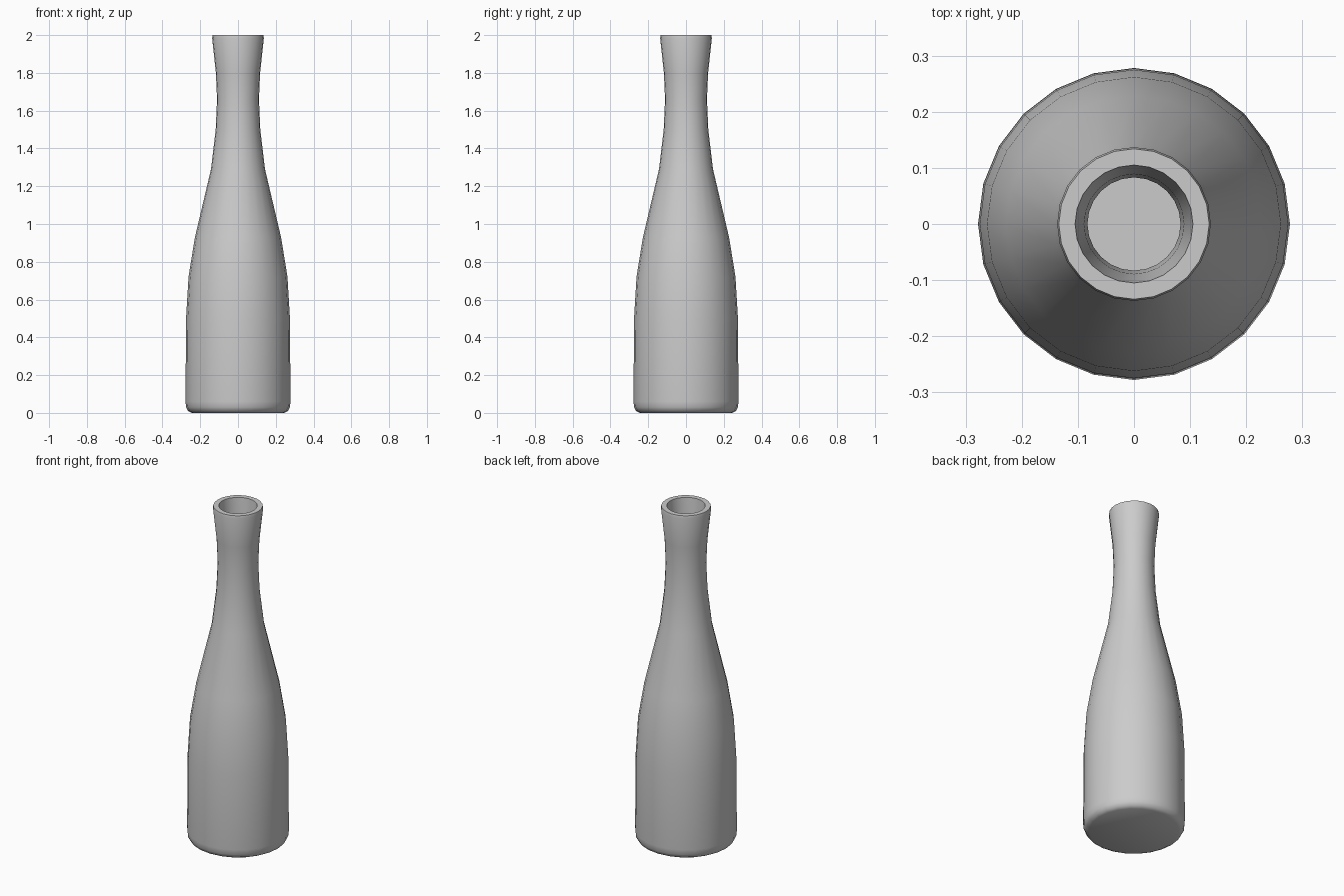
import bpy, bmesh
from math import cos, sin, tau, radians

if "Cube" in bpy.data.objects:
    bpy.data.objects.remove(bpy.data.objects["Cube"])

SIDES = 24

# Outer wall from base to lip, as (radius, height)
outer = [(0.245, 0.0), (0.264, 0.01), (0.275, 0.03), (0.278, 0.06), (0.275, 0.5),
         (0.262, 0.72), (0.228, 0.93), (0.143, 1.29), (0.118, 1.5),
         (0.111, 1.66), (0.117, 1.8), (0.137, 1.985), (0.134, 2.0)]
# Inner wall from lip down to the floor of the cavity
inner = [(0.105, 2.0), (0.089, 1.8), (0.083, 1.66), (0.09, 1.5), (0.114, 1.29),
         (0.199, 0.92), (0.232, 0.71), (0.245, 0.5), (0.248, 0.06), (0.235, 0.03)]

# Revolve the closed wall profile and cap both floors
bm = bmesh.new()
rings = [[bm.verts.new((r * cos(tau * i / SIDES), r * sin(tau * i / SIDES), z))
          for i in range(SIDES)] for r, z in outer + inner]
for low, high in zip(rings, rings[1:]):
    for i in range(SIDES):
        j = (i + 1) % SIDES
        bm.faces.new((low[i], low[j], high[j], high[i]))
bm.faces.new(rings[0][::-1])
bm.faces.new(rings[-1])
bmesh.ops.recalc_face_normals(bm, faces=bm.faces)

mesh = bpy.data.meshes.new("bottle")
bm.to_mesh(mesh)
bm.free()
bottle = bpy.data.objects.new("bottle", mesh)
bpy.context.collection.objects.link(bottle)

# Smooth shading with a crisp lip
bpy.context.view_layer.objects.active = bottle
bottle.select_set(True)
bpy.ops.object.shade_smooth_by_angle(angle=radians(40))
